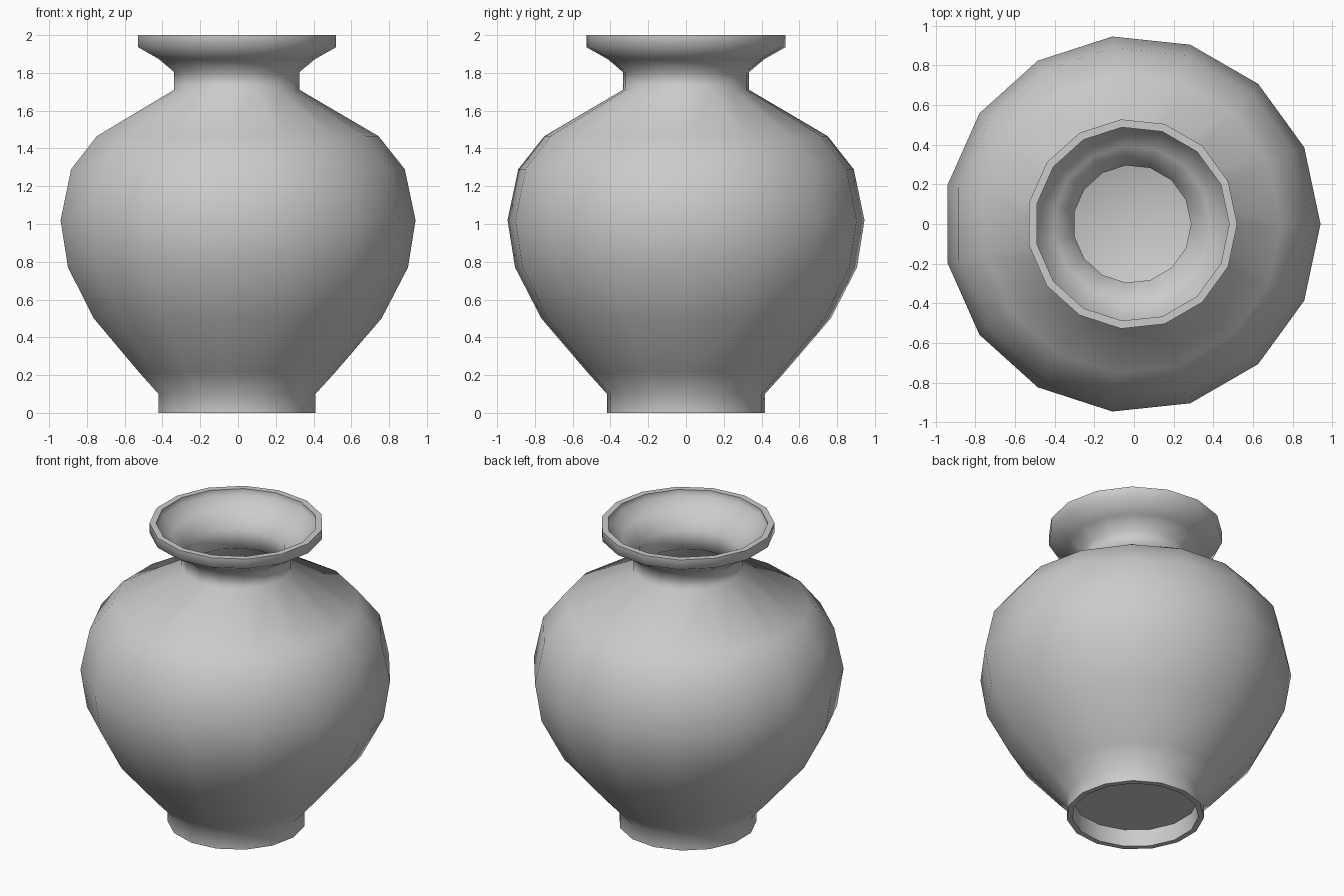
import bpy, bmesh, math
from mathutils import Vector

cube = bpy.data.objects.get("Cube")
if cube:
    bpy.data.objects.remove(cube, do_unlink=True)

SIDES = 15
AXIS_X = -0.01  # an odd number of sides shifts the axis off the bounding centre

# One grey clay colour
clay = bpy.data.materials.new("grey_clay")
GREY = (0.6, 0.6, 0.6, 1)
clay.diffuse_color = GREY
clay.use_nodes = True
clay.node_tree.nodes["Principled BSDF"].inputs["Base Color"].default_value = GREY

# Outer wall as (radius, height), from foot to lip
outer = [(0.42, 0), (0.42, 0.1), (0.525, 0.215), (0.77, 0.5), (0.91, 0.77),
         (0.95, 1.02), (0.893, 1.29), (0.754, 1.465), (0.336, 1.71),
         (0.336, 1.805), (0.418, 1.873), (0.53, 1.936), (0.53, 2)]
# Inner wall from lip down to the floor
inner = [(0.49, 2), (0.49, 1.96), (0.395, 1.905), (0.297, 1.825), (0.297, 1.69),
         (0.73, 1.435), (0.855, 1.275), (0.91, 1.02), (0.872, 0.785),
         (0.735, 0.52), (0.495, 0.24), (0.385, 0.15), (0, 0.15)]
# Recessed underside inside the foot ring
underside = [(0, 0.115), (0.385, 0.115), (0.385, 0)]


def lathe(name, profile, closed=False):
    """Turn a profile around the vertical axis."""
    bm = bmesh.new()
    verts = [bm.verts.new((r, 0, z)) for r, z in profile]
    edges = [bm.edges.new(pair) for pair in zip(verts, verts[1:])]
    if closed:
        edges.append(bm.edges.new((verts[-1], verts[0])))
    bmesh.ops.spin(bm, geom=verts + edges, cent=(0, 0, 0), axis=(0, 0, 1),
                   angle=math.tau, steps=SIDES)
    bmesh.ops.remove_doubles(bm, verts=bm.verts, dist=0.0005)
    bmesh.ops.recalc_face_normals(bm, faces=bm.faces)
    bmesh.ops.translate(bm, verts=bm.verts, vec=Vector((AXIS_X, 0, 0)))
    mesh = bpy.data.meshes.new(name)
    bm.to_mesh(mesh)
    bm.free()
    mesh.materials.append(clay)
    obj = bpy.data.objects.new(name, mesh)
    bpy.context.collection.objects.link(obj)
    return obj


# Hollow vase with foot ring, belly, neck and flared lip
vase = lathe("vase", underside + outer + inner)
bpy.ops.object.select_all(action='DESELECT')
vase.select_set(True)
bpy.context.view_layer.objects.active = vase
bpy.ops.object.shade_smooth_by_angle(angle=math.radians(65))
